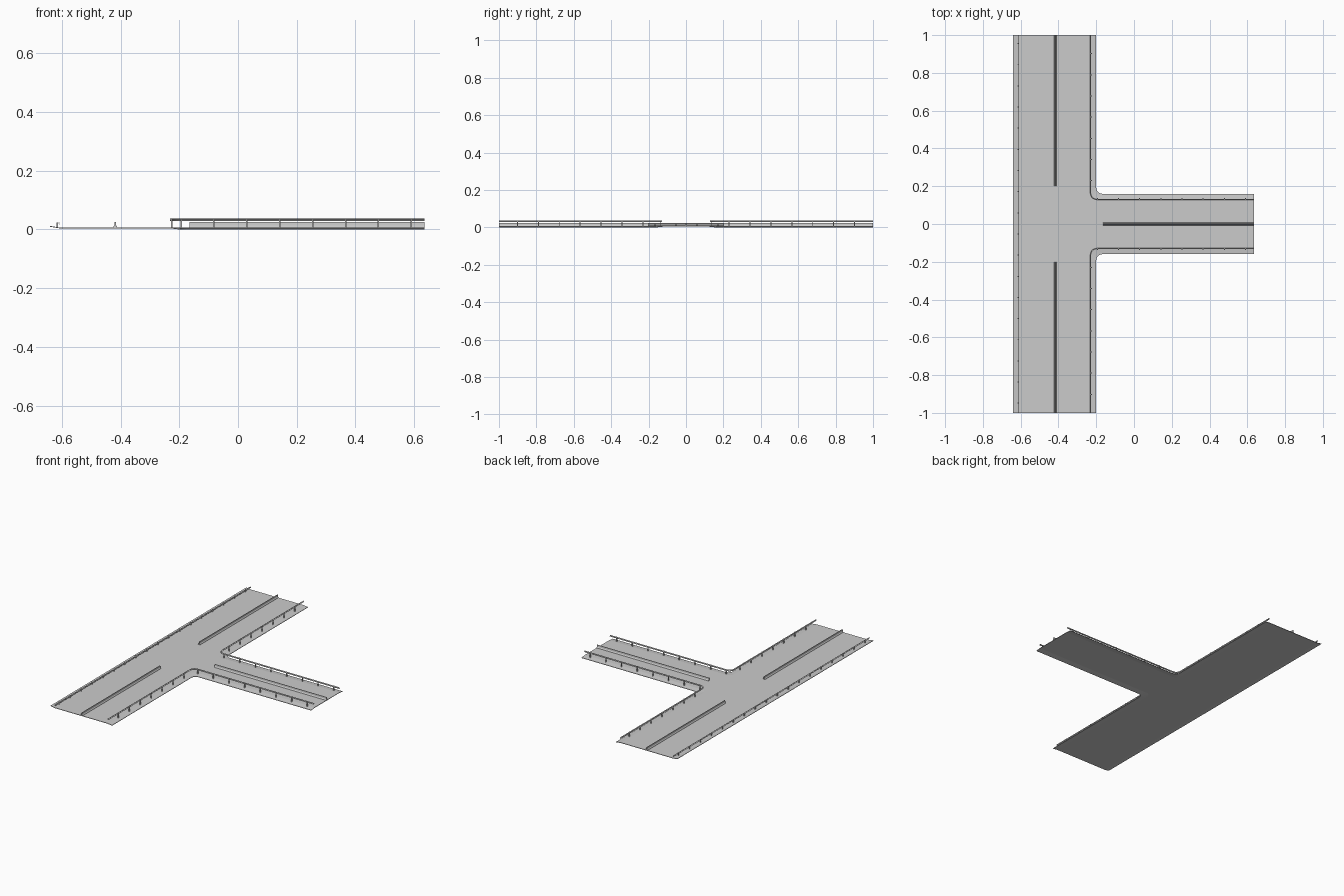
import bpy, bmesh, math
from mathutils import Vector

if "Cube" in bpy.data.objects:
    bpy.data.objects.remove(bpy.data.objects["Cube"])

HALF, END, EDGE, SIDE = 1.0, 0.635, -0.20, 0.16
LEFT = -0.64


def finish(name, bm, mirror=False):
    bmesh.ops.recalc_face_normals(bm, faces=bm.faces)
    me = bpy.data.meshes.new(name)
    bm.to_mesh(me)
    bm.free()
    ob = bpy.data.objects.new(name, me)
    bpy.context.collection.objects.link(ob)
    if mirror:
        m = ob.modifiers.new("mirror", 'MIRROR')
        m.use_axis = (False, True, False)
        m.use_mirror_merge = False
    return ob


def corner_path(d, r=0.032, n=6):
    """Branch edge, rounded corner and main road edge, moved d into the road."""
    x, y = EDGE - d, SIDE - d
    pts = [Vector((END, y))]
    for i in range(n + 1):
        a = math.radians(270 - 90 * i / n)
        pts.append(Vector((x + r + r * math.cos(a), y + r + r * math.sin(a))))
    return pts + [Vector((x, HALF))]


def sweep(bm, path, profile):
    """Sweep a closed (offset, z) profile along a flat path with mitred bends."""
    rings = []
    for i, p in enumerate(path):
        a = (p - path[i - 1]).normalized() if i else (path[1] - p).normalized()
        b = (path[i + 1] - p).normalized() if i < len(path) - 1 else a
        na, nb = Vector((-a.y, a.x)), Vector((-b.y, b.x))
        n = (na + nb).normalized()
        n /= n.dot(na)
        rings.append([bm.verts.new((p.x + n.x * o, p.y + n.y * o, z)) for o, z in profile])
    k = len(profile)
    for r, s in zip(rings, rings[1:]):
        for j in range(k):
            bm.faces.new((r[j], r[(j + 1) % k], s[(j + 1) % k], s[j]))
    bm.faces.new(rings[0])
    bm.faces.new(rings[-1])


def posts(name, path, spacing, z0, z1, mirror=False):
    """Small square posts spaced evenly along a path."""
    bm = bmesh.new()
    nxt, walked = spacing * 0.4, 0.0
    for a, b in zip(path, path[1:]):
        length = (b - a).length
        while nxt <= walked + length:
            c = a.lerp(b, (nxt - walked) / length)
            cube = bmesh.ops.create_cube(bm, size=1)["verts"]
            bmesh.ops.scale(bm, vec=(0.005, 0.005, z1 - z0), verts=cube)
            bmesh.ops.translate(bm, vec=(c.x, c.y, (z0 + z1) / 2), verts=cube)
            nxt += spacing
        walked += length
    return finish(name, bm, mirror)


def rail_profile(z0, z1):
    """Thin corrugated beam cross-section."""
    h, t = z1 - z0, 0.0015
    front = [(0.001, 0), (0.004, 0.2), (0.004, 0.35), (0.001, 0.5),
             (0.004, 0.65), (0.004, 0.8), (0.001, 1)]
    pts = [(o, z0 + f * h) for o, f in front]
    return pts + [(o - t, z) for o, z in reversed(pts)]


# road deck: flat carriageway with shoulders along every edge
bm = bmesh.new()
Z_ROAD, Z_OUT, Z_LEFT = 0.007, 0.003, 0.012


def add(points, z):
    return [bm.verts.new((p.x, p.y, z)) for p in points]


def flip(points):
    return [Vector((p.x, -p.y)) for p in points]


inner, outer = corner_path(0.035), corner_path(0)
top_in, top_out = add(inner, Z_ROAD), add(outer, Z_OUT)
bot_in, bot_out = add(flip(inner), Z_ROAD), add(flip(outer), Z_OUT)
for i_row, o_row in ((top_in, top_out), (bot_in, bot_out)):
    for j in range(len(i_row) - 1):
        bm.faces.new((i_row[j], i_row[j + 1], o_row[j + 1], o_row[j]))
ends = [Vector((LEFT + 0.03, HALF)), Vector((LEFT + 0.03, -HALF))]
l_in = add(ends, Z_ROAD)
l_out = add([Vector((LEFT, HALF)), Vector((LEFT, -HALF))], Z_LEFT)
bm.faces.new((l_in[0], l_out[0], l_out[1], l_in[1]))
bm.faces.new(top_in + l_in + bot_in[::-1])
bmesh.ops.recalc_face_normals(bm, faces=bm.faces)
bm.normal_update()
if sum(f.normal.z for f in bm.faces) < 0:
    bmesh.ops.reverse_faces(bm, faces=bm.faces)
bmesh.ops.triangulate(bm, faces=[f for f in bm.faces if len(f.verts) > 4])
# give the deck its underside and edge walls
base = bmesh.ops.extrude_face_region(bm, geom=bm.faces[:], use_keep_orig=True)["geom"]
for v in (g for g in base if isinstance(g, bmesh.types.BMVert)):
    v.co.z -= 0.003
finish("road_deck", bm)

# guard rails turning the corner into the side road
bm = bmesh.new()
sweep(bm, corner_path(0.028), rail_profile(0.028, 0.038))
finish("corner_guard_rails", bm, True)
posts("corner_rail_posts", corner_path(0.025), 0.112, 0.003, 0.036, True)

# long guard rail opposite the side road
line = [Vector((-0.612, HALF)), Vector((-0.612, -HALF))]
bm = bmesh.new()
sweep(bm, line, rail_profile(0.016, 0.025))
finish("long_guard_rail", bm)
posts("long_rail_posts", [p - Vector((0.003, 0)) for p in line], 0.112, 0.006, 0.024)

# central dividers with flared feet
divider = [(-0.007, 0.006), (-0.006, 0.010), (-0.003, 0.014), (-0.002, 0.025),
           (0.002, 0.025), (0.003, 0.014), (0.006, 0.010), (0.007, 0.006)]
bm = bmesh.new()
sweep(bm, [Vector((-0.418, 0.2)), Vector((-0.418, HALF))], divider)
finish("main_road_dividers", bm, True)
bm = bmesh.new()
sweep(bm, [Vector((-0.165, 0)), Vector((END, 0))], divider)
finish("side_road_divider", bm)
